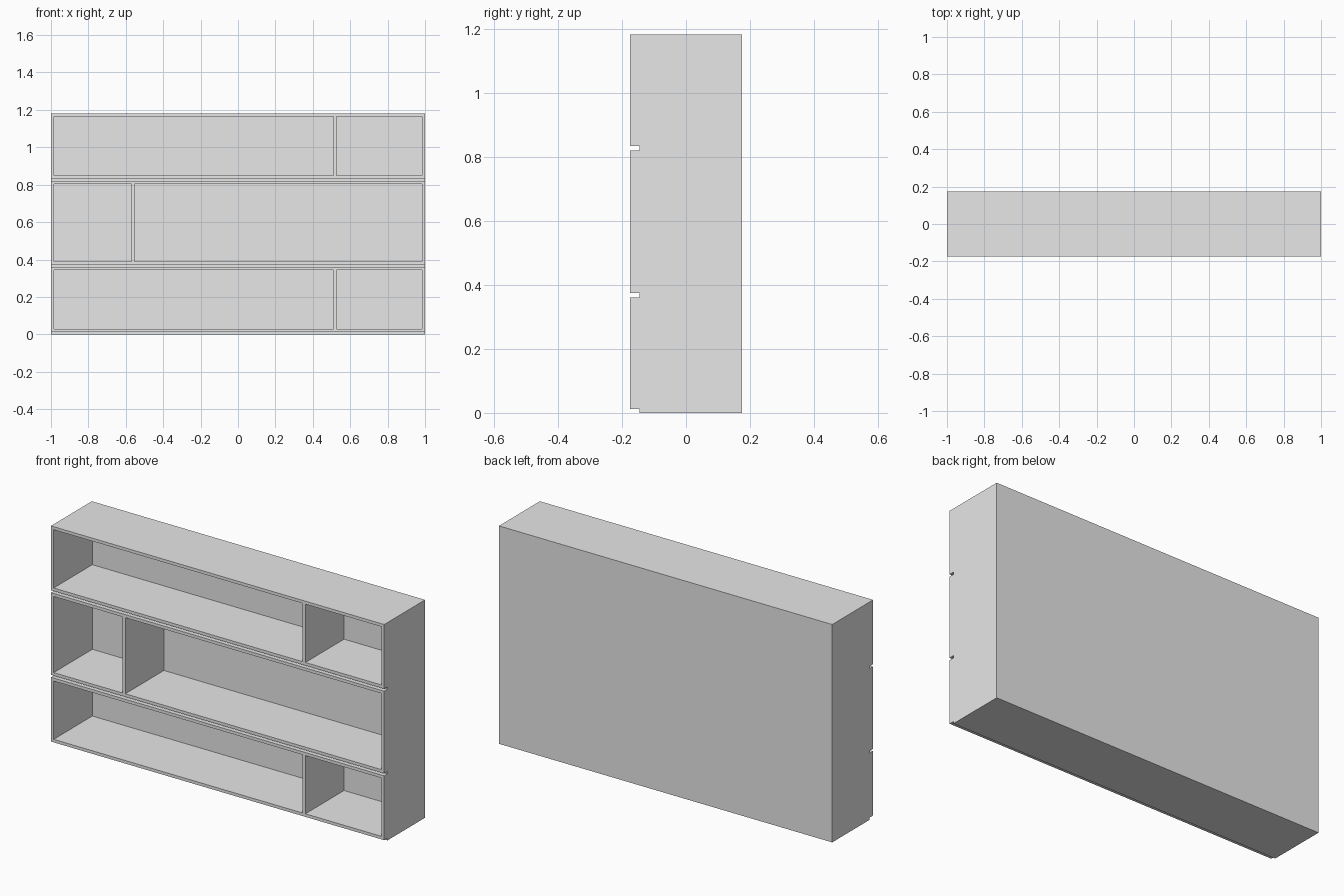
import bpy
import bmesh

cube = bpy.data.objects.get("Cube")
if cube:
    bpy.data.objects.remove(cube, do_unlink=True)

grey = bpy.data.materials.new("light grey")
grey.use_nodes = True
grey.diffuse_color = (0.8, 0.8, 0.8, 1)
grey.node_tree.nodes["Principled BSDF"].inputs["Base Color"].default_value = grey.diffuse_color

FRONT, BACK, RECESS = -0.175, 0.175, -0.146
INNER_BACK = 0.156      # front of the back panel
BOARD = 0.0165          # board thickness
HEIGHT = 1.182

# Each tier: bottom, top, centre x of its divider
tiers = [(0.012, 0.361, 0.519), (0.374, 0.82, -0.562), (0.833, HEIGHT, 0.519)]


def make_object(name, bm):
    bmesh.ops.recalc_face_normals(bm, faces=bm.faces)
    mesh = bpy.data.meshes.new(name)
    bm.to_mesh(mesh)
    bm.free()
    mesh.materials.append(grey)
    obj = bpy.data.objects.new(name, mesh)
    bpy.context.collection.objects.link(obj)
    return obj


def add_box(bm, low, high):
    verts = bmesh.ops.create_cube(bm, size=1)["verts"]
    for v in verts:
        for i in range(3):
            v.co[i] = high[i] if v.co[i] > 0 else low[i]


# Cabinet body: side profile with a shadow gap below every tier, extruded across
profile = [(BACK, HEIGHT), (BACK, 0), (RECESS, 0)]
for bottom, top, _ in tiers:
    profile += [(RECESS, bottom), (FRONT, bottom), (FRONT, top)]
    if top < HEIGHT:
        profile.append((RECESS, top))
bm = bmesh.new()
side = bm.faces.new([bm.verts.new((-1, y, z)) for y, z in profile])
extruded = bmesh.ops.extrude_face_region(bm, geom=[side])["geom"]
bmesh.ops.translate(bm, vec=(2, 0, 0),
                    verts=[g for g in extruded if isinstance(g, bmesh.types.BMVert)])
body = make_object("shelf_cabinet", bm)

# Open compartments, two per tier on either side of the divider
bm = bmesh.new()
for bottom, top, divider in tiers:
    for left, right in ((-1 + BOARD, divider - BOARD / 2), (divider + BOARD / 2, 1 - BOARD)):
        add_box(bm, (left, FRONT - 0.1, bottom + BOARD), (right, INNER_BACK, top - BOARD))
cutter = make_object("compartment_cutter", bm)
cutter.hide_render = True

cut = body.modifiers.new("compartments", 'BOOLEAN')
cut.operation = 'DIFFERENCE'
cut.solver = 'EXACT'
cut.object = cutter
bpy.context.view_layer.objects.active = body
bpy.ops.object.modifier_apply(modifier=cut.name)
bpy.data.objects.remove(cutter, do_unlink=True)
